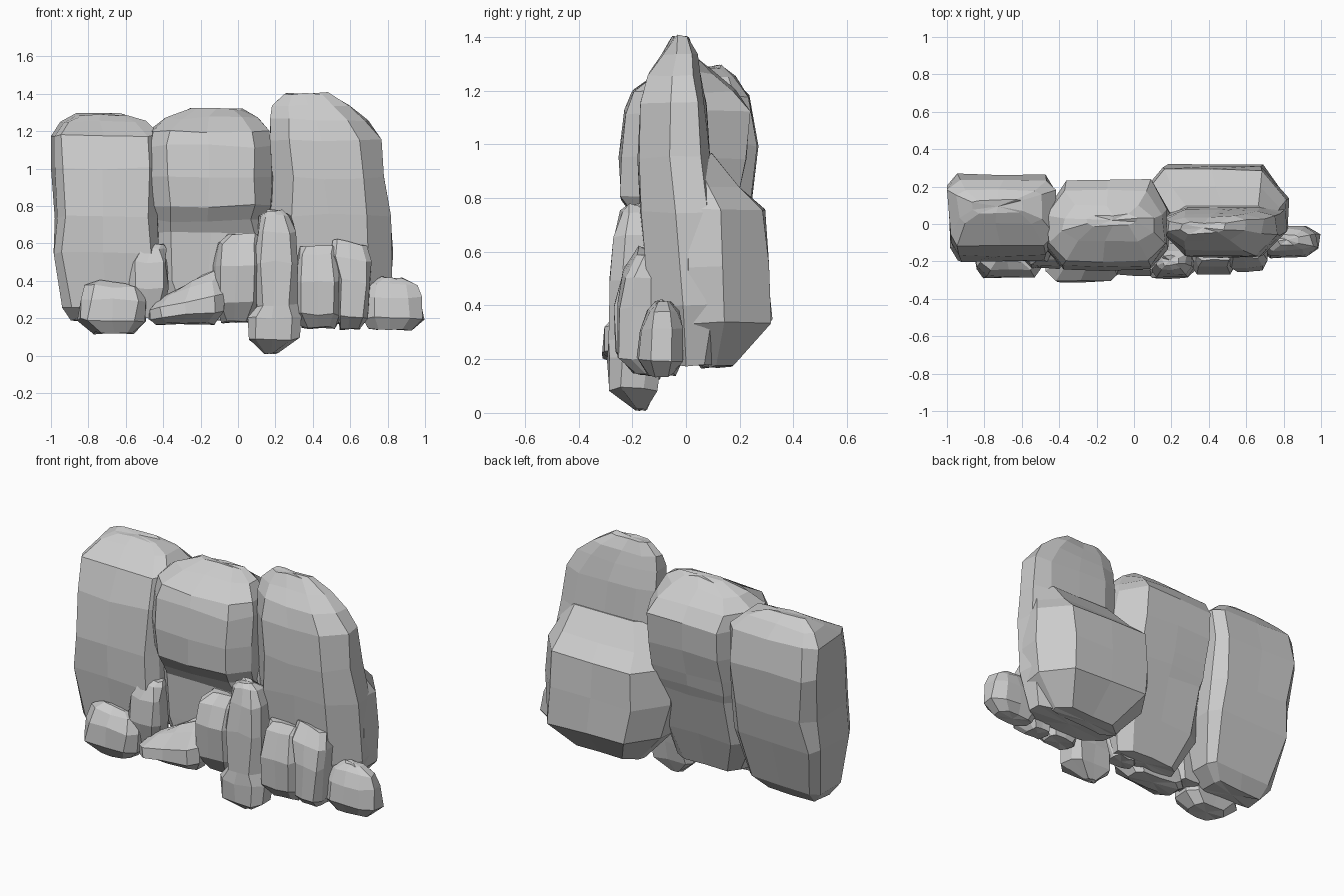
import bpy, bmesh, random

random.seed(4)


def rock(name, sections, cx=0.3, front=0.5, back=0.5, slope=0.0, rough=0.011):
    """Loft chamfered rings (z, x0, x1, y0, y1) into a closed faceted stone.
    front/back set the corner chamfer depth; slope tilts the stone towards its top."""
    bm = bmesh.new()
    outline = [(1, -1 + front), (1, 1 - back), (1 - cx, 1), (0, 1.0), (cx - 1, 1), (-1, 1 - back),
               (-1, front - 1), (cx - 1, -1), (-0.05, -1.0), (1 - cx, -1)]
    mid_x = sum(s[1] + s[2] for s in sections) / (2 * len(sections))
    rings = []
    for level, (z, x0, x1, y0, y1) in enumerate(sections):
        tilt = slope * level / (len(sections) - 1)
        ring = []
        for u, v in outline:
            x = (x0 + x1) / 2 + u * (x1 - x0) / 2
            y = (y0 + y1) / 2 + v * (y1 - y0) / 2
            j = [random.uniform(-rough, rough) for _ in range(3)]
            ring.append(bm.verts.new((x + j[0], y + j[1] * 0.6, z + tilt * (x - mid_x) + j[2] * 0.8)))
        rings.append(ring)
    n = len(outline)
    for a, b in zip(rings, rings[1:]):
        for i in range(n):
            k = (i + 1) % n
            bm.faces.new((a[i], a[k], b[k], b[i]))
    caps = [bm.faces.new(rings[0][::-1]), bm.faces.new(rings[-1])]
    bmesh.ops.poke(bm, faces=caps)
    bmesh.ops.recalc_face_normals(bm, faces=bm.faces[:])
    me = bpy.data.meshes.new(name)
    bm.to_mesh(me)
    bm.free()
    ob = bpy.data.objects.new(name, me)
    bpy.context.collection.objects.link(ob)
    return ob


# Three tall standing slabs
rock("left_slab", [
    (0.19, -0.90, -0.56, -0.09, 0.05), (0.26, -0.93, -0.48, -0.16, 0.11),
    (0.55, -0.99, -0.42, -0.20, 0.20), (0.74, -0.97, -0.43, -0.20, 0.24),
    (1.00, -0.99, -0.43, -0.17, 0.265), (1.18, -0.99, -0.42, -0.12, 0.23),
    (1.25, -0.94, -0.50, 0.00, 0.18), (1.29, -0.86, -0.60, 0.06, 0.13)], 0.18, 0.35, 0.3)

rock("middle_slab", [
    (0.19, -0.34, 0.08, -0.12, 0.00), (0.40, -0.43, 0.14, -0.14, 0.08),
    (0.66, -0.44, 0.17, -0.15, 0.15), (0.72, -0.45, 0.17, -0.18, 0.17),
    (0.80, -0.46, 0.18, -0.24, 0.19), (0.95, -0.47, 0.19, -0.245, 0.22),
    (1.12, -0.47, 0.18, -0.225, 0.235), (1.20, -0.46, 0.16, -0.20, 0.18),
    (1.27, -0.38, 0.10, -0.09, 0.10), (1.315, -0.25, 0.02, -0.01, 0.05)], 0.3, 0.5, 0.7)

rock("right_slab", [
    (0.18, 0.22, 0.76, -0.08, 0.10), (0.40, 0.18, 0.82, -0.14, 0.15),
    (0.75, 0.17, 0.82, -0.17, 0.13), (0.95, 0.18, 0.79, -0.18, 0.09),
    (1.15, 0.17, 0.76, -0.165, 0.075), (1.26, 0.17, 0.69, -0.14, 0.055),
    (1.34, 0.18, 0.60, -0.09, 0.04), (1.40, 0.25, 0.49, -0.05, 0.01)], 0.38, 0.85, 0.3)

# Bulky shoulder behind the right slab
rock("right_slab_back", [
    (0.17, 0.22, 0.66, 0.06, 0.17), (0.34, 0.06, 0.81, -0.06, 0.32),
    (0.55, 0.02, 0.82, -0.06, 0.305), (0.76, 0.03, 0.81, -0.06, 0.29),
    (0.84, 0.10, 0.78, -0.05, 0.20), (0.96, 0.18, 0.76, -0.05, 0.10)], 0.33, 0.4, 0.95)

# Small stones along the foot
rock("foot_stone_left", [
    (0.12, -0.77, -0.56, -0.24, -0.10), (0.19, -0.85, -0.49, -0.29, -0.08),
    (0.30, -0.84, -0.49, -0.28, -0.08), (0.37, -0.81, -0.51, -0.24, -0.09),
    (0.39, -0.77, -0.57, -0.20, -0.12)], slope=-0.1)

rock("foot_stone_upper", [
    (0.20, -0.55, -0.41, -0.19, -0.06), (0.36, -0.58, -0.38, -0.24, -0.06),
    (0.50, -0.57, -0.38, -0.22, -0.06), (0.57, -0.54, -0.39, -0.19, -0.07),
    (0.595, -0.51, -0.40, -0.16, -0.10)])

rock("foot_stone_wedge", [
    (0.17, -0.44, -0.12, -0.24, -0.10), (0.22, -0.47, -0.07, -0.31, -0.09),
    (0.29, -0.47, -0.07, -0.30, -0.09), (0.36, -0.42, -0.09, -0.23, -0.10),
    (0.39, -0.34, -0.12, -0.19, -0.12)], slope=0.5)

rock("foot_stone_centre", [
    (0.18, -0.08, 0.06, -0.18, -0.06), (0.28, -0.13, 0.11, -0.26, -0.06),
    (0.48, -0.13, 0.12, -0.275, -0.06), (0.60, -0.11, 0.12, -0.24, -0.07),
    (0.65, -0.06, 0.11, -0.19, -0.10)])

rock("foot_stone_tall", [
    (0.01, 0.14, 0.21, -0.19, -0.15), (0.09, 0.05, 0.33, -0.285, -0.11),
    (0.20, 0.05, 0.34, -0.29, -0.09), (0.27, 0.10, 0.31, -0.285, -0.08),
    (0.50, 0.09, 0.32, -0.285, -0.09), (0.66, 0.10, 0.31, -0.265, -0.11),
    (0.75, 0.12, 0.28, -0.24, -0.14), (0.775, 0.15, 0.24, -0.22, -0.17)])

rock("foot_stone_block", [
    (0.15, 0.35, 0.52, -0.20, -0.08), (0.22, 0.31, 0.55, -0.26, -0.07),
    (0.40, 0.31, 0.54, -0.27, -0.07), (0.54, 0.32, 0.54, -0.23, -0.08),
    (0.58, 0.33, 0.53, -0.19, -0.11)])

rock("foot_stone_post", [
    (0.14, 0.54, 0.66, -0.18, -0.07), (0.21, 0.53, 0.69, -0.25, -0.06),
    (0.40, 0.53, 0.71, -0.25, -0.06), (0.52, 0.49, 0.71, -0.23, -0.07),
    (0.60, 0.50, 0.68, -0.18, -0.10)], slope=-0.2)

rock("foot_stone_right", [
    (0.14, 0.70, 0.92, -0.14, -0.04), (0.20, 0.66, 0.995, -0.18, -0.01),
    (0.31, 0.67, 0.98, -0.165, -0.01), (0.38, 0.70, 0.95, -0.14, -0.03),
    (0.415, 0.76, 0.88, -0.11, -0.06)], cx=0.4)
